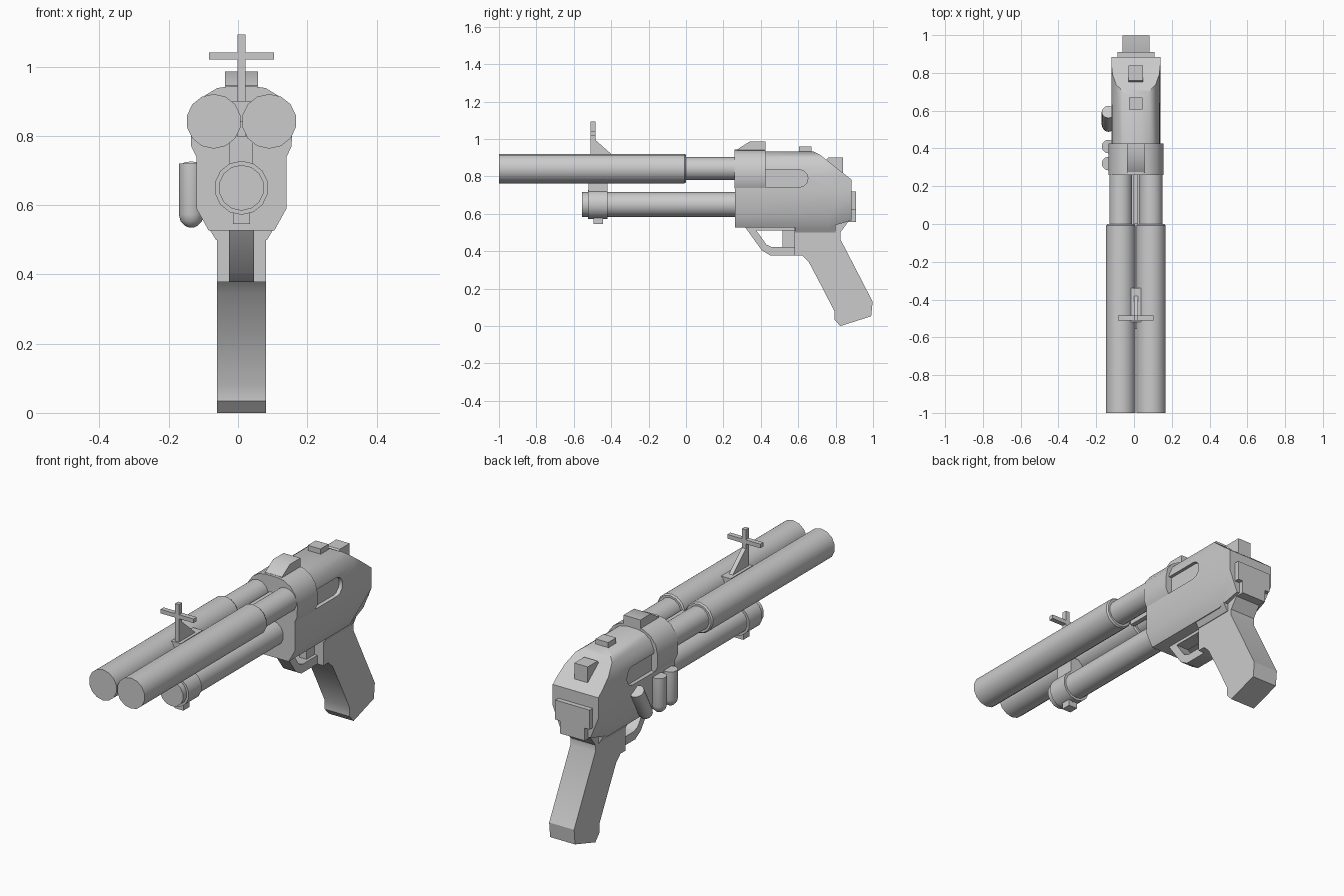
import bpy, bmesh, math
from mathutils import Vector, Matrix

if "Cube" in bpy.data.objects:
    bpy.data.objects.remove(bpy.data.objects["Cube"])

CX = 0.01  # centre plane of the gun
grey = bpy.data.materials.new("gunmetal grey")
grey.diffuse_color = (0.6, 0.6, 0.6, 1)
grey.use_nodes = True
grey.node_tree.nodes["Principled BSDF"].inputs["Base Color"].default_value = grey.diffuse_color


def shade(mesh):
    mesh.shade_smooth()
    mesh.set_sharp_from_angle(angle=math.radians(33))


def finish(name, bm):
    bmesh.ops.recalc_face_normals(bm, faces=bm.faces[:])
    mesh = bpy.data.meshes.new(name)
    bm.to_mesh(mesh)
    bm.free()
    mesh.materials.append(grey)
    shade(mesh)
    ob = bpy.data.objects.new(name, mesh)
    bpy.context.collection.objects.link(ob)
    return ob


def loft(name, rings, cuts=()):
    """Skin matching rings of points, then slice with (point, normal) planes."""
    bm = bmesh.new()
    loops = [[bm.verts.new(p) for p in r] for r in rings]
    n = len(loops[0])
    for a, b in zip(loops, loops[1:]):
        for i in range(n):
            bm.faces.new((a[i], a[(i + 1) % n], b[(i + 1) % n], b[i]))
    bm.faces.new(loops[0])
    bm.faces.new(loops[-1])
    bmesh.ops.recalc_face_normals(bm, faces=bm.faces[:])
    for co, no in cuts:
        res = bmesh.ops.bisect_plane(bm, geom=bm.verts[:] + bm.edges[:] + bm.faces[:],
                                     plane_co=co, plane_no=no, clear_outer=True)
        edges = [g for g in res["geom_cut"] if isinstance(g, bmesh.types.BMEdge)]
        bmesh.ops.holes_fill(bm, edges=edges, sides=0)
    return finish(name, bm)


def plate(name, profile, half, x=CX):
    """Side profile of (y, z) points extruded across x."""
    return loft(name, [[(x + s * half, y, z) for y, z in profile] for s in (-1, 1)])


def box(name, half, y0, y1, z0, z1):
    return plate(name, [(y0, z0), (y1, z0), (y1, z1), (y0, z1)], half)


def tube(name, x, z, steps, sides=14):
    """Stepped round bar along y from (y, radius) pairs."""
    rings = []
    for y, r in steps:
        angles = [2 * math.pi * (i + 0.5) / sides for i in range(sides)]
        rings.append([(x + r * math.cos(a), y, z + r * math.sin(a)) for a in angles])
    return loft(name, rings)


def section(y, half):
    """Symmetric cross-section from (half width, z) points, bottom to top."""
    return [(CX + w, y, z) for w, z in half] + [(CX - w, y, z) for w, z in reversed(half)]


# Twin barrels with thinner rear lengths
for side, x in (("left", CX - 0.08), ("right", CX + 0.08)):
    tube(side + "_barrel", x, 0.842,
         [(-1, 0.079), (-0.008, 0.079), (0, 0.073), (0, 0.062), (0.28, 0.062)])

# Lower tube, collar and lugs
tube("magazine_tube", CX, 0.65, [(-0.555, 0.066), (0.28, 0.066)])
tube("magazine_collar", CX, 0.65, [(-0.525, 0.078), (-0.42, 0.078)])
box("collar_bracket", 0.034, -0.52, -0.42, 0.70, 0.80)
box("collar_lug", 0.025, -0.495, -0.445, 0.545, 0.60)
box("barrel_rib", 0.012, 0.0, 0.28, 0.80, 0.86)

# Front sight
box("front_sight_base", 0.027, -0.52, -0.34, 0.84, 0.90)
plate("front_sight_post", [(-0.51, 0.88), (-0.36, 0.88), (-0.40, 0.92), (-0.485, 0.995),
                           (-0.485, 1.093), (-0.51, 1.093)], 0.011)
box("front_sight_crossbar", 0.094, -0.51, -0.485, 1.02, 1.041)

# Receiver, with sloped rear top and upswept rear underside
upper = [(0.13, 0.74), (0.13, 0.81), (0.124, 0.855), (0.104, 0.9), (0.07, 0.925), (0.03, 0.934)]
body = [(0.095, 0.527), (0.13, 0.59)] + upper
rear = [(0.085, 0.565), (0.13, 0.675)] + upper
receiver = loft("receiver", [section(0.262, body), section(0.76, body), section(0.885, rear)],
                [(Vector((0, 0.73, 0.905)), Vector((0, 0.62, 0.785))),
                 (Vector((0, 0.68, 0.934)), Vector((0, 0.45, 0.89)))])

# Raised band round the front of the receiver
band = loft("receiver_band", [section(y, [
    (0.128, 0.735), (0.145, 0.77), (0.146, 0.83), (0.135, 0.878), (0.108, 0.915),
    (0.07, 0.938), (0.03, 0.944)]) for y in (0.26, 0.425)])

# Round-ended ports recessed into both sides
port = [(0.425, 0.742), (0.605, 0.742)]
port += [(0.605 + 0.047 * math.cos(a), 0.789 + 0.047 * math.sin(a))
         for a in [math.radians(-60 + 30 * i) for i in range(5)]]
port += [(0.605, 0.836), (0.425, 0.836)]
for s in (-1, 1):
    cutter = plate("port_cutter", port, 0.06, CX + s * 0.17)
    cutter.hide_render = True
    mod = receiver.modifiers.new("port", "BOOLEAN")
    mod.operation, mod.solver, mod.object = "DIFFERENCE", "EXACT", cutter
cut_mesh = bpy.data.meshes.new_from_object(
    receiver.evaluated_get(bpy.context.evaluated_depsgraph_get()))
receiver.modifiers.clear()
receiver.data = cut_mesh
shade(cut_mesh)
for ob in [o for o in bpy.data.objects if o.name.startswith("port_cutter")]:
    bpy.data.objects.remove(ob)

# Top and rear fittings
plate("rear_sight", [(0.27, 0.93), (0.425, 0.93), (0.425, 0.986), (0.34, 0.986), (0.275, 0.945)], 0.048)
box("top_catch", 0.036, 0.605, 0.67, 0.92, 0.96)
plate("hammer", [(0.72, 0.85), (0.84, 0.8), (0.84, 0.9), (0.76, 0.9)], 0.038)
box("rear_plate", 0.098, 0.86, 0.91, 0.62, 0.72)
plate("rear_lower_plate", [(0.84, 0.555), (0.91, 0.555), (0.91, 0.62), (0.84, 0.62)], 0.07)

# Grip and its flared shoulder
plate("grip", [(0.58, 0.54), (0.58, 0.378), (0.62, 0.378), (0.655, 0.345), (0.72, 0.222),
               (0.793, 0.08), (0.793, 0.035), (0.825, 0.0), (0.99, 0.052), (0.998, 0.13),
               (0.825, 0.465), (0.825, 0.50), (0.88, 0.575), (0.86, 0.6), (0.75, 0.56)], 0.071)
loft("grip_shoulder", [[(CX + sx * w, y, z) for sx, y in
                        ((-1, 0.582), (1, 0.582), (1, 0.80), (-1, 0.80))]
                       for w, z in ((0.074, 0.5), (0.098, 0.54))])

# Trigger and guard
plate("trigger_guard", [(0.315, 0.53), (0.405, 0.405), (0.45, 0.378), (0.59, 0.378), (0.59, 0.422),
                        (0.46, 0.422), (0.43, 0.435), (0.375, 0.512), (0.59, 0.512), (0.59, 0.53)], 0.036)
box("trigger", 0.02, 0.515, 0.59, 0.41, 0.52)

# Round-bottomed spare shells on the left side; the last one leans back
for i, (y, tilt) in enumerate(((0.32, 0), (0.41, 0), (0.55, -28))):
    prof = [(0.036, 0.092), (0.036, -0.055), (0.031, -0.074), (0.018, -0.088), (0.006, -0.093)]
    m = Matrix.Translation((-0.135, y, 0.628)) @ Matrix.Rotation(math.radians(tilt), 4, "X")
    loft("spare_shell_%d" % (i + 1), [[m @ Vector((r * math.cos(k * math.pi / 6), r * math.sin(k * math.pi / 6), z))
                                       for k in range(12)] for r, z in prof])
